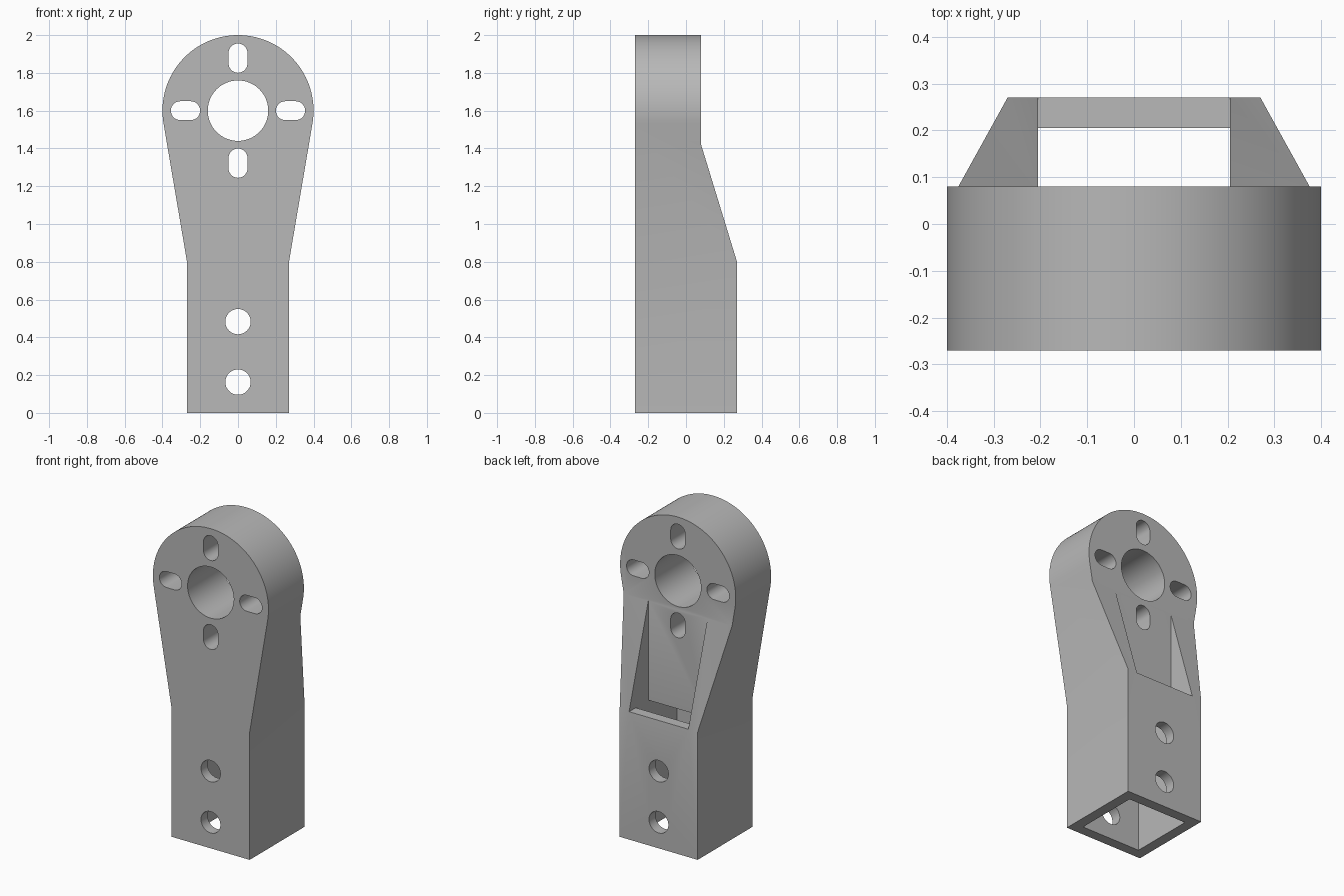
import bpy
import bmesh
import math
from math import cos, sin, pi
from mathutils import Vector

default = bpy.data.objects.get("Cube")
if default:
    bpy.data.objects.remove(default, do_unlink=True)

HALF = 0.27        # outer half width of the square tube
INNER = 0.205      # inner half width of the tube
SHOULDER = 0.8     # height where the tube ends and the taper starts
HEAD_Z, HEAD_R = 1.6, 0.4
HEAD_BACK = 0.08   # rear face of the rounded head
SLOPE_TOP = 1.42


def prism(name, outline, axis, low, high):
    """Extrude an outline along x (outline is y, z) or y (outline is x, z)."""
    def place(a, b, depth):
        return Vector((depth, a, b)) if axis == "x" else Vector((a, depth, b))
    bm = bmesh.new()
    base = bm.faces.new([bm.verts.new(place(a, b, low)) for a, b in outline])
    ext = bmesh.ops.extrude_face_region(bm, geom=[base])
    moved = [v for v in ext["geom"] if isinstance(v, bmesh.types.BMVert)]
    bmesh.ops.translate(bm, verts=moved, vec=place(0, 0, high - low))
    bmesh.ops.recalc_face_normals(bm, faces=bm.faces)
    mesh = bpy.data.meshes.new(name)
    bm.to_mesh(mesh)
    bm.free()
    obj = bpy.data.objects.new(name, mesh)
    bpy.context.collection.objects.link(obj)
    return obj


def arc(cx, cz, r, start, end, steps):
    return [(cx + r * cos(start + (end - start) * i / steps),
             cz + r * sin(start + (end - start) * i / steps))
            for i in range(steps + 1)]


def circle(cx, cz, r, steps=48):
    return arc(cx, cz, r, 0, 2 * pi, steps)[:-1]


def slot(angle, distance=0.278, half=0.0275, r=0.05):
    """Radial slot outline around the head centre."""
    far = arc(distance + half, 0, r, -pi / 2, pi / 2, 16)
    near = arc(distance - half, 0, r, pi / 2, 3 * pi / 2, 16)
    c, s = cos(angle), sin(angle)
    return [(x * c - z * s, HEAD_Z + x * s + z * c) for x, z in far + near]


def combine(target, tool, operation):
    mod = target.modifiers.new(operation.lower(), "BOOLEAN")
    mod.operation = operation
    mod.solver = "EXACT"
    mod.object = tool
    tool.hide_render = True
    bpy.ops.object.select_all(action="DESELECT")
    bpy.context.view_layer.objects.active = target
    target.select_set(True)
    bpy.ops.object.modifier_apply(modifier=mod.name)
    bpy.data.objects.remove(tool, do_unlink=True)


# Front outline: square foot, tangent taper, round head
rise = HEAD_Z - SHOULDER
reach = math.hypot(HALF, rise)
tangent = math.atan2(rise, -HALF) - math.asin(HEAD_R / reach) - pi / 2
front = [(-HALF, SHOULDER), (-HALF, 0), (HALF, 0), (HALF, SHOULDER)]
front += arc(0, HEAD_Z, HEAD_R, tangent, pi - tangent, 72)
bracket = prism("bracket_body", front, "y", -HALF, HALF + 0.1)

# Side outline: thick foot sloping to the thinner head
side = [(-0.5, -0.1), (HALF, -0.1), (HALF, SHOULDER),
        (HEAD_BACK, SLOPE_TOP), (HEAD_BACK, 2.1), (-0.5, 2.1)]
combine(bracket, prism("side_profile", side, "x", -0.6, 0.6), "INTERSECT")

# Hollow tube and the open pocket behind the taper
floor = HEAD_BACK + 0.0001
hollow = [(-INNER, -0.1), (INNER, -0.1), (INNER, SHOULDER), (0.5, SHOULDER),
          (0.5, 1.5), (floor, 1.5), (floor, SHOULDER), (-INNER, SHOULDER)]
combine(bracket, prism("hollow", hollow, "x", -INNER, INNER), "DIFFERENCE")

# Shaft hole, four radial slots and two bolt holes
holes = [circle(0, HEAD_Z, 0.16, 64)]
holes += [slot(i * pi / 2) for i in range(4)]
holes += [circle(0, z, 0.067) for z in (0.163, 0.483)]
for outline in holes:
    combine(bracket, prism("hole", outline, "y", -0.5, 0.5), "DIFFERENCE")

# Plain grey finish
grey = bpy.data.materials.new("light grey")
grey.use_nodes = True
colour = (0.48, 0.48, 0.48, 1)
grey.diffuse_color = colour
grey.node_tree.nodes["Principled BSDF"].inputs["Base Color"].default_value = colour
bracket.data.materials.clear()
bracket.data.materials.append(grey)
for face in bracket.data.polygons:
    face.material_index = 0

bpy.ops.object.select_all(action="DESELECT")
bpy.context.view_layer.objects.active = bracket
bracket.select_set(True)
bpy.ops.object.shade_smooth_by_angle(angle=math.radians(30))
